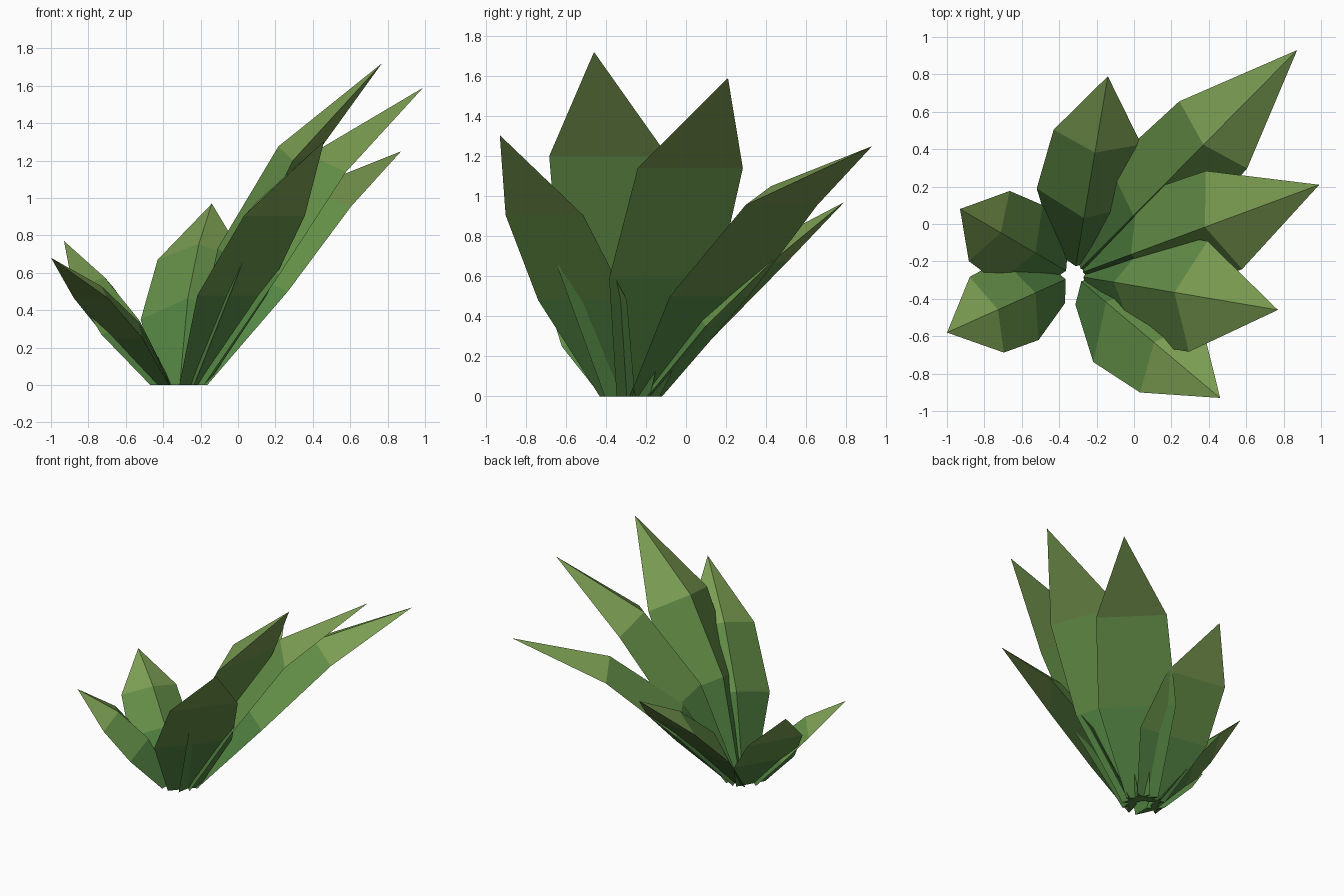
import bpy
import bmesh
from math import atan2, cos, sin, radians
from mathutils import Vector

if "Cube" in bpy.data.objects:
    bpy.data.objects.remove(bpy.data.objects["Cube"])

CENTER = Vector((-0.32, -0.275, 0.0))


def material(name, rgb):
    m = bpy.data.materials.new(name)
    m.diffuse_color = (*rgb, 1.0)
    m.use_nodes = True
    m.node_tree.nodes["Principled BSDF"].inputs["Base Color"].default_value = m.diffuse_color
    return m


# Greens from base to tip
GREENS = [material("leaf_base_green", (0.085, 0.23, 0.055)),
          material("leaf_middle_green", (0.13, 0.28, 0.065)),
          material("leaf_tip_green", (0.20, 0.34, 0.085))]


def leaf(name, angle, low, high, tip, ridge):
    """Pointed leaf: flat outer back, raised ridge inside.
    low / high = (radius, height, half width); tip = (radius, height)."""
    a = radians(angle)
    out, side = Vector((cos(a), sin(a), 0)), Vector((-sin(a), cos(a), 0))
    lean = atan2(tip[1], tip[0] - 0.1)

    def place(r, z, s=0.0):
        return CENTER + out * r + side * s + Vector((0, 0, z))

    bm = bmesh.new()
    rings = []
    for (r, z, w), lift in (((0.105, 0, 0.115), None), (low, ridge * 1.35), (high, ridge)):
        if lift is None:
            top = place(0.05, 0)
        else:
            top = place(r - lift * sin(lean), z + lift * cos(lean))
        rings.append([bm.verts.new(p) for p in (place(r, z, w), place(r, z, -w), top)])
    point = bm.verts.new(place(*tip))
    bm.faces.new(rings[0])
    for band in range(3):
        for i in range(3):
            j = (i + 1) % 3
            if band < 2:
                f = bm.faces.new((rings[band][i], rings[band][j],
                                  rings[band + 1][j], rings[band + 1][i]))
            else:
                f = bm.faces.new((rings[2][i], rings[2][j], point))
            f.material_index = band
    bmesh.ops.recalc_face_normals(bm, faces=bm.faces[:])
    mesh = bpy.data.meshes.new(name)
    bm.to_mesh(mesh)
    bm.free()
    for m in GREENS:
        mesh.materials.append(m)
    bpy.context.collection.objects.link(bpy.data.objects.new(name, mesh))


# Large leaves
leaf("leaf_back_right", 45.3, (0.55, 0.50, 0.28), (1.057, 0.955, 0.255), (1.695, 1.25), 0.12)
leaf("leaf_right", 20.3, (0.47, 0.59, 0.29), (0.854, 1.14, 0.28), (1.397, 1.59), 0.14)
leaf("leaf_tall", -9.6, (0.39, 0.63, 0.30), (0.673, 1.20, 0.30), (1.105, 1.72), 0.15)
leaf("leaf_front", -40.0, (0.376, 0.48, 0.289), (0.672, 0.905, 0.253), (1.019, 1.305), 0.14)
# Small leaves
leaf("leaf_left_front", 204.2, (0.315, 0.25, 0.237), (0.512, 0.465, 0.222), (0.745, 0.68), 0.09)
leaf("leaf_left_back", 149.8, (0.335, 0.27, 0.24), (0.525, 0.52, 0.217), (0.706, 0.77), 0.09)
leaf("leaf_back", 80.4, (0.425, 0.35, 0.275), (0.75, 0.67, 0.238), (1.08, 0.97), 0.12)
